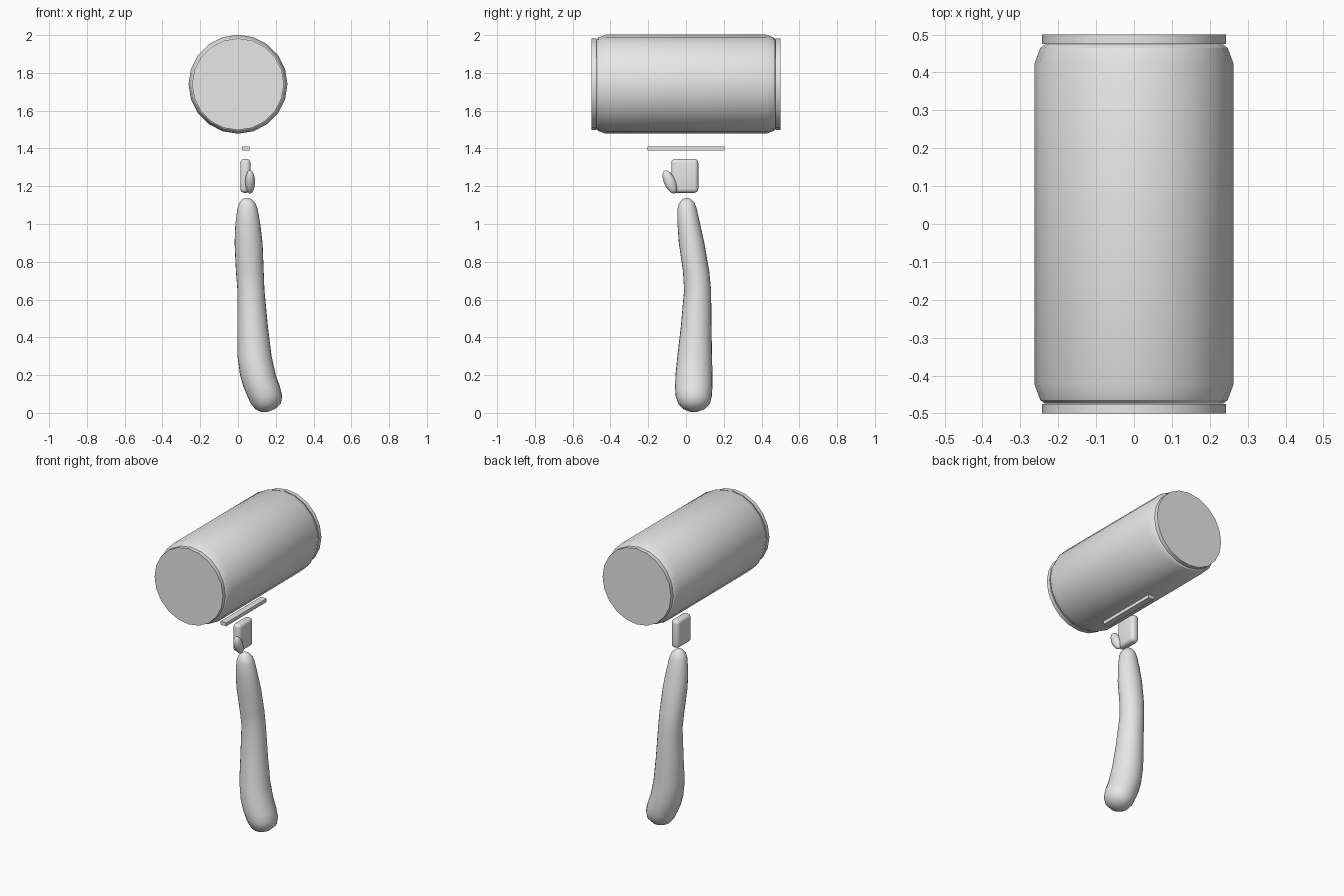
import bpy, bmesh, math
from mathutils import Vector, Matrix

cube = bpy.data.objects.get("Cube")
if cube:
    bpy.data.objects.remove(cube, do_unlink=True)

grey = bpy.data.materials.new("plain grey")
grey.use_nodes = True
grey.diffuse_color = (0.8, 0.8, 0.8, 1)
grey.node_tree.nodes["Principled BSDF"].inputs["Base Color"].default_value = (0.8, 0.8, 0.8, 1)


def finish(bm, name, angle=None):
    """Turn a bmesh into a named grey object, smooth below the given angle."""
    bmesh.ops.recalc_face_normals(bm, faces=bm.faces)
    mesh = bpy.data.meshes.new(name)
    bm.to_mesh(mesh)
    bm.free()
    mesh.materials.append(grey)
    obj = bpy.data.objects.new(name, mesh)
    bpy.context.collection.objects.link(obj)
    if angle:
        bpy.ops.object.select_all(action='DESELECT')
        obj.select_set(True)
        bpy.context.view_layer.objects.active = obj
        bpy.ops.object.shade_smooth_by_angle(angle=math.radians(angle))
    return obj


def loft(name, rings, angle):
    """Skin a list of vertex-position rings and cap both ends."""
    bm = bmesh.new()
    loops = [[bm.verts.new(p) for p in ring] for ring in rings]
    n = len(loops[0])
    for a, b in zip(loops, loops[1:]):
        for i in range(n):
            j = (i + 1) % n
            bm.faces.new((a[i], a[j], b[j], b[i]))
    bm.faces.new(loops[0])
    bm.faces.new(loops[-1])
    return finish(bm, name, angle)


def drum(name, profile, sides=20):
    """Turn a (y, radius) profile around the head axis."""
    turn = [math.tau * i / sides for i in range(sides)]
    rings = [[Vector((r * math.cos(t), y, 1.74 + r * math.sin(t))) for t in turn]
             for y, r in profile]
    return loft(name, rings, 30)


def box(name, low, high, bevel=0):
    low, high = Vector(low), Vector(high)
    bm = bmesh.new()
    bmesh.ops.create_cube(bm, size=1, matrix=Matrix.Translation((low + high) / 2)
                          @ Matrix.Diagonal((*(high - low), 1)))
    if bevel:
        bmesh.ops.bevel(bm, geom=bm.edges[:], offset=bevel, segments=4,
                        profile=0.5, affect='EDGES')
    return finish(bm, name, 40 if bevel else None)


# Barrel head with chamfered shoulders, and a cap disc at each end
half = [(0.425, 0.262), (0.465, 0.247), (0.474, 0.235)]
drum("barrel", [(-y, r) for y, r in reversed(half)] + half)
for side, name in ((-1, "front_cap"), (1, "back_cap")):
    drum(name, [(side * 0.475, 0.243), (side * 0.5, 0.243)])

# Thin bar below the head
box("bar", (0.02, -0.205, 1.388), (0.06, 0.205, 1.41))

# Rounded palm and thumb
box("palm", (0.012, -0.078, 1.165), (0.066, 0.065, 1.345), 0.022)
bm = bmesh.new()
bmesh.ops.create_uvsphere(bm, u_segments=20, v_segments=12, radius=1,
                          matrix=Matrix.Translation((0.064, -0.086, 1.223))
                          @ Matrix.Rotation(math.radians(24), 4, 'X')
                          @ Matrix.Diagonal((0.026, 0.03, 0.066, 1)))
finish(bm, "thumb", 60)

# Forearm: oval sections as height, left, right, front, back
sections = [
    (0.006, 0.12, 0.16, 0.02, 0.06), (0.02, 0.092, 0.195, -0.015, 0.1),
    (0.05, 0.067, 0.227, -0.042, 0.127), (0.09, 0.049, 0.234, -0.055, 0.137),
    (0.14, 0.028, 0.222, -0.058, 0.14), (0.2, 0.011, 0.2, -0.056, 0.14),
    (0.3, -0.003, 0.178, -0.046, 0.138), (0.45, -0.003, 0.159, -0.028, 0.135),
    (0.65, -0.003, 0.14, -0.01, 0.133), (0.75, -0.011, 0.136, -0.016, 0.123),
    (0.9, -0.018, 0.13, -0.038, 0.097), (1.0, -0.014, 0.118, -0.045, 0.075),
    (1.08, -0.004, 0.104, -0.045, 0.057), (1.11, 0.006, 0.092, -0.037, 0.046),
    (1.13, 0.022, 0.073, -0.02, 0.029), (1.138, 0.036, 0.058, -0.006, 0.014)]
turn = [math.tau * i / 24 for i in range(24)]
loft("forearm", [[Vector(((x0 + x1) / 2 + (x1 - x0) / 2 * math.cos(t),
                          (y0 + y1) / 2 + (y1 - y0) / 2 * math.sin(t), z)) for t in turn]
                 for z, x0, x1, y0, y1 in sections], 80)
